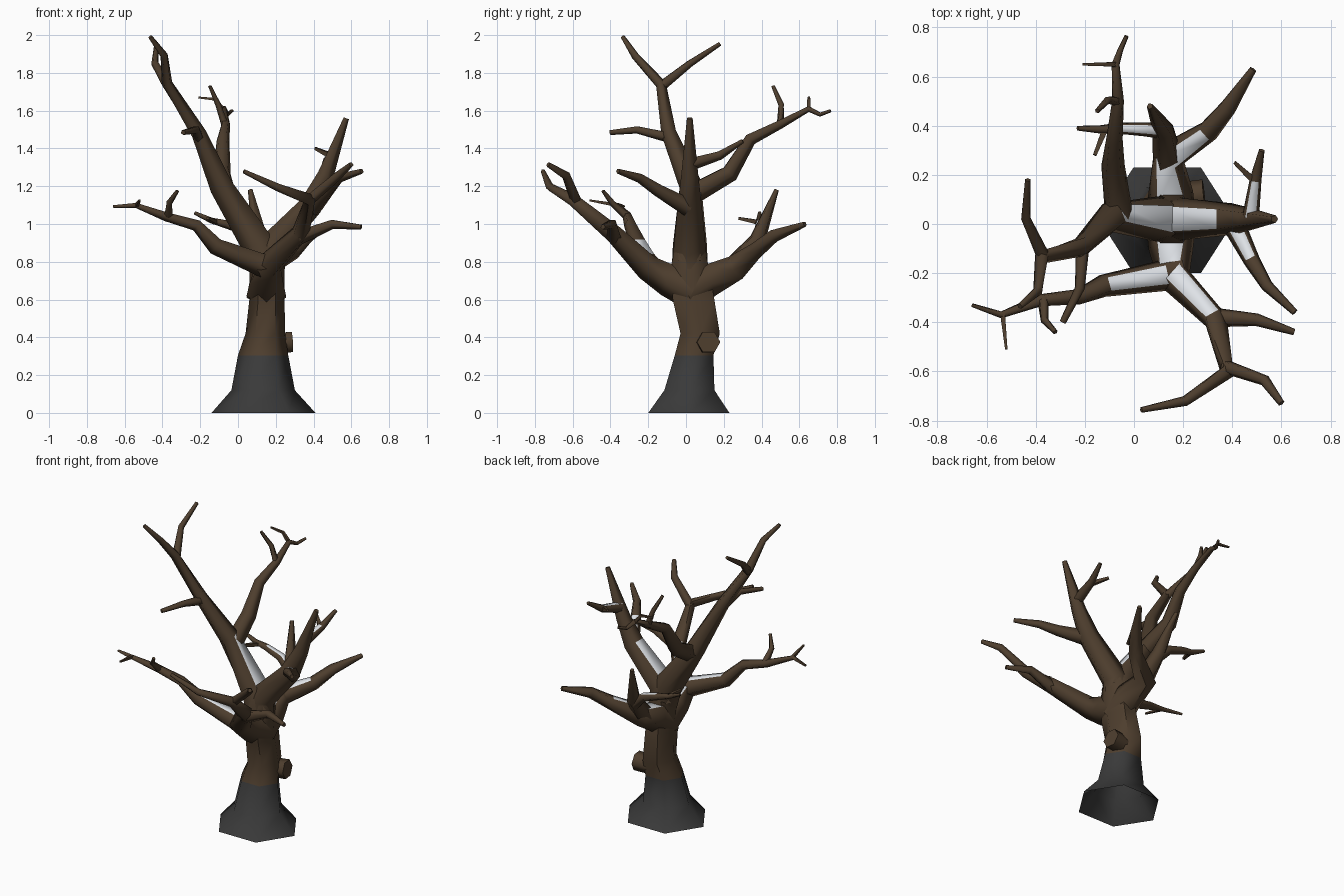
import bpy, bmesh, math
from mathutils import Vector


def material(name, rgb):
    m = bpy.data.materials.new(name)
    m.diffuse_color = (*rgb, 1)
    return m


BARK = material("brown bark", (0.076, 0.048, 0.027))
BASE = material("charcoal base", (0.042, 0.042, 0.042))
SNOW = material("white snow", (0.80, 0.83, 0.87))


def finish(name, bm, mats, angle=62):
    bmesh.ops.recalc_face_normals(bm, faces=bm.faces)
    me = bpy.data.meshes.new(name)
    bm.to_mesh(me)
    bm.free()
    for m in mats:
        me.materials.append(m)
    ob = bpy.data.objects.new(name, me)
    bpy.context.collection.objects.link(ob)
    bpy.ops.object.select_all(action='DESELECT')
    ob.select_set(True)
    bpy.context.view_layer.objects.active = ob
    bpy.ops.object.shade_smooth_by_angle(angle=math.radians(angle))
    return ob


def limb(name, pts, sides=5, snow=()):
    """Tapered tube through (x, y, z, radius); snow lists segments with a white top face."""
    bm = bmesh.new()
    P = [Vector(p[:3]) for p in pts]
    up, rings = None, []
    for i, p in enumerate(P):
        a = (p - P[i - 1]).normalized() if i else Vector()
        b = (P[i + 1] - p).normalized() if i < len(P) - 1 else Vector()
        t = (a + b).normalized()
        ref = up if up and abs(t.z) > 0.93 else Vector((0, 0, 1))
        if abs(t.dot(ref)) > 0.98:
            ref = Vector((-1, 0, 0))
        up = (ref - t * ref.dot(t)).normalized()
        side = t.cross(up)
        ring = []
        for k in range(sides):
            ang = math.pi / sides * (2 * k - 1)      # first face lies flat on top
            ring.append(bm.verts.new(p + pts[i][3] * (up * math.cos(ang) + side * math.sin(ang))))
        rings.append(ring)
    for i in range(len(rings) - 1):
        for k in range(sides):
            j = (k + 1) % sides
            f = bm.faces.new((rings[i][k], rings[i][j], rings[i + 1][j], rings[i + 1][k]))
            f.material_index = 1 if k == 0 and i in snow else 0
    bm.faces.new(rings[-1])
    return finish(name, bm, [BARK, SNOW], 74)


# trunk: hexagonal rings (z, cx, cy, rx, ry), charcoal below z = 0.3
bm = bmesh.new()
rings = []
for z, cx, cy, rx, ry in [(0, .135, .015, .275, .248), (.12, .133, .018, .168, .153),
                          (.305, .133, .043, .133, .118), (.42, .145, .075, .105, .12),
                          (.6, .153, .04, .093, .127), (.78, .153, .02, .092, .115),
                          (.88, .15, .02, .09, .085)]:
    rings.append([bm.verts.new((cx + rx * math.cos(k * math.pi / 3),
                                cy + ry * math.sin(k * math.pi / 3), z)) for k in range(6)])
for i in range(len(rings) - 1):
    for k in range(6):
        j = (k + 1) % 6
        f = bm.faces.new((rings[i][k], rings[i][j], rings[i + 1][j], rings[i + 1][k]))
        f.material_index = 1 if i < 2 else 0
bm.faces.new(rings[-1])
finish("trunk", bm, [BARK, BASE])

# cut branch knob on the trunk
limb("trunk_knob", [(.19, .11, .37, .06), (.285, .12, .375, .062)], 6)

# upper left limb: tall branch, its fork and a side twig
limb("left_limb", [(.15, .02, .78, .10), (.11, .02, .90, .095), (-.09, .03, 1.20, .065),
                   (-.21, -.09, 1.48, .042), (-.375, -.135, 1.74, .03),
                   (-.39, -.27, 1.89, .021), (-.465, -.335, 1.99, .012)], snow=(1,))
limb("left_fork_twig", [(-.37, -.13, 1.73, .028), (-.44, .02, 1.85, .02), (-.432, .18, 1.955, .012)])
limb("left_side_twig", [(-.21, -.09, 1.46, .03), (-.22, -.26, 1.50, .021), (-.29, -.40, 1.485, .014)])

# branch leaving the left limb toward the back
limb("left_back_branch", [(-.06, .03, 1.16, .06), (-.085, .23, 1.27, .05), (-.08, .34, 1.45, .035),
                          (-.065, .50, 1.53, .025), (-.075, .65, 1.61, .017),
                          (-.055, .71, 1.58, .012), (-.03, .765, 1.60, .009)])
limb("left_back_twig_a", [(-.065, .50, 1.52, .022), (-.105, .505, 1.63, .016), (-.15, .46, 1.73, .01)])
limb("left_back_twig_b", [(-.07, .65, 1.60, .015), (-.12, .65, 1.66, .011), (-.21, .65, 1.67, .007)], 4)

# upper right limb with two twigs
limb("right_limb", [(.15, .02, .78, .10), (.17, .02, .88, .09), (.38, .02, 1.10, .068),
                    (.46, .02, 1.26, .048), (.572, .02, 1.56, .016)], snow=(1,))
limb("right_front_twig", [(.40, .01, 1.09, .05), (.48, -.15, 1.18, .035), (.54, -.25, 1.245, .026),
                          (.655, -.36, 1.28, .014)], snow=(0,))
limb("right_back_twig", [(.475, .03, 1.32, .036), (.495, .18, 1.365, .025), (.52, .30, 1.44, .012)],
     snow=(0,))
limb("right_back_fork", [(.495, .17, 1.36, .02), (.41, .25, 1.40, .01)], 4)

# front limb: splits into right and left sides
limb("front_limb", [(.15, .04, .65, .11), (.15, -.09, .71, .095), (.16, -.21, .775, .072),
                    (.33, -.385, .95, .05), (.38, -.60, 1.13, .034),
                    (.21, -.72, 1.195, .022), (.03, -.757, 1.28, .012)], snow=(1, 2))
limb("front_right_fork", [(.37, -.58, 1.12, .03), (.53, -.635, 1.255, .024), (.60, -.73, 1.315, .014)])
limb("front_right_twig", [(.32, -.38, .93, .042), (.50, -.39, 1.0, .027), (.652, -.44, .985, .014)])
limb("front_left_branch", [(.19, -.19, .765, .068), (.12, -.21, .79, .066), (-.12, -.25, .885, .048),
                           (-.22, -.295, .995, .033), (-.38, -.31, 1.04, .026),
                           (-.54, -.37, 1.10, .015), (-.66, -.33, 1.093, .008)], snow=(1,))
limb("front_left_twig_a", [(-.37, -.31, 1.04, .024), (-.365, -.39, 1.11, .017), (-.32, -.44, 1.175, .01)])
limb("front_left_twig_b", [(-.535, -.365, 1.10, .014), (-.52, -.51, 1.125, .007)], 4)

# back limb: right, upright and left branches
limb("back_limb", [(.15, .0, .64, .11), (.15, .12, .71, .095), (.14, .27, .775, .072),
                   (.30, .375, .86, .046), (.38, .47, .94, .036), (.485, .63, 1.0, .015)], snow=(1, 2))
limb("back_upright_branch", [(.14, .25, .77, .065), (.12, .38, .92, .045), (.065, .48, 1.18, .013)])
limb("back_left_twig", [(.12, .38, .90, .036), (.05, .385, .965, .03), (-.06, .39, 1.0, .024),
                        (-.14, .385, 1.02, .017), (-.23, .39, 1.06, .01)], snow=(0, 1))
limb("back_left_fork", [(-.12, .38, 1.01, .017), (-.16, .28, 1.03, .01)], 4)
